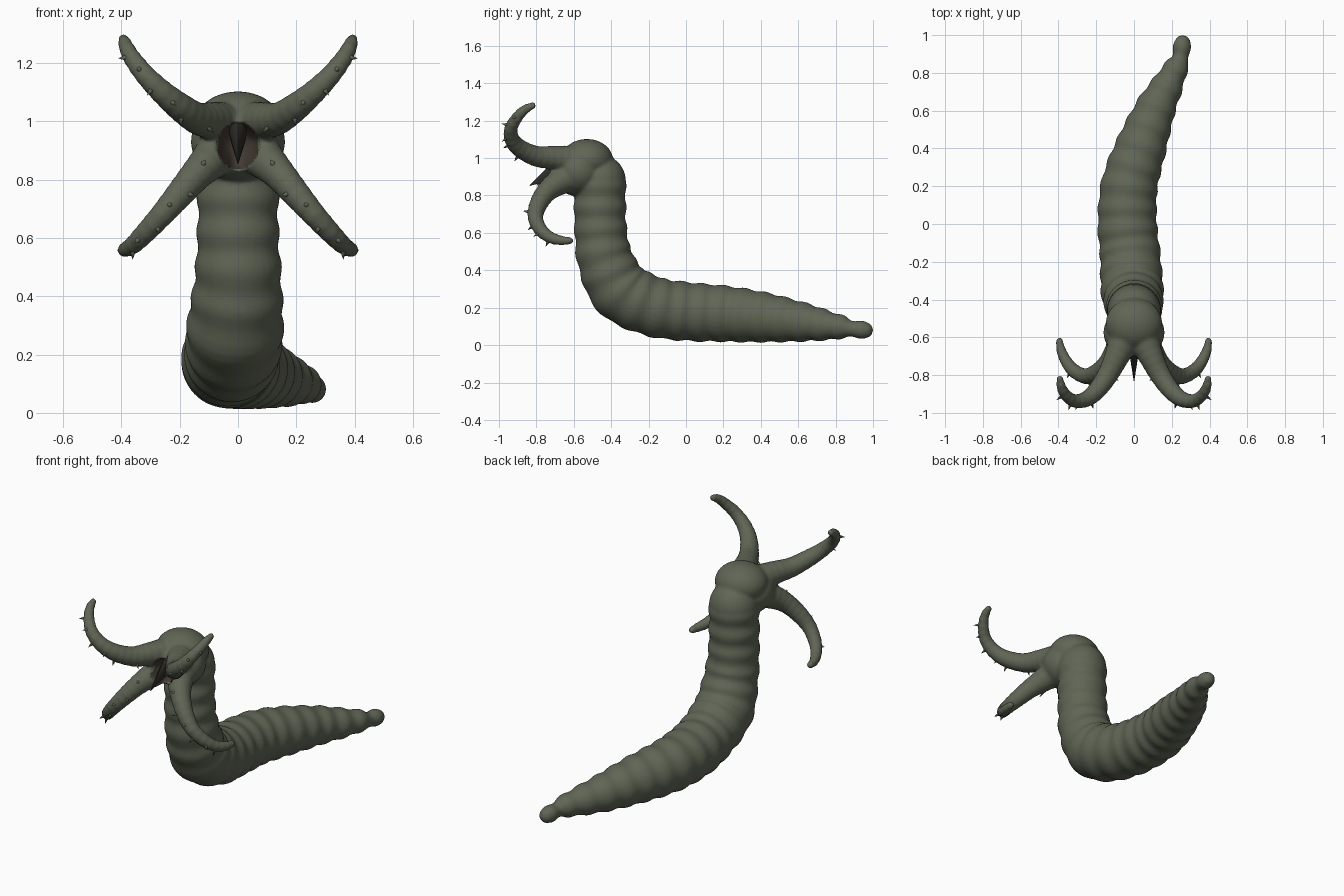
import bpy, bmesh, math
from mathutils import Vector, Matrix

cube = bpy.data.objects.get("Cube")
if cube:
    bpy.data.objects.remove(cube)


def material(name, rgb):
    m = bpy.data.materials.new(name)
    m.use_nodes = True
    m.diffuse_color = (*rgb, 1)
    m.node_tree.nodes["Principled BSDF"].inputs["Base Color"].default_value = (*rgb, 1)
    return m


SKIN = material("swamp green skin", (0.115, 0.13, 0.09))
MOUTH = material("dark brown mouth", (0.055, 0.045, 0.033))
BEAK = material("blackish brown beak", (0.03, 0.026, 0.02))


def smooth_path(points, steps=10):
    """Catmull-Rom samples of (x, y, z, radius) points."""
    p = [Vector(q) for q in points]
    p = [2 * p[0] - p[1]] + p + [2 * p[-1] - p[-2]]
    out = []
    for a, b, c, d in zip(p, p[1:], p[2:], p[3:]):
        for i in range(steps):
            t = i / steps
            out.append(0.5 * (2 * b + (c - a) * t + (2 * a - 5 * b + 4 * c - d) * t * t
                              + (3 * b - a - 3 * c + d) * t ** 3))
    return out + [p[-2]]


def ellipsoid(bm, centre, radii):
    mat = Matrix.Translation(centre) @ Matrix.Diagonal((*radii, 1))
    bmesh.ops.create_uvsphere(bm, u_segments=32, v_segments=20, radius=1, matrix=mat)


def tube(bm, points, ripple=0.0, period=0.1, sides=32):
    """Round tube along a path, with rippled segments and round ends."""
    path = smooth_path(points)
    rings, run = [], 0
    side = Vector((1, 0, 0))
    for i, q in enumerate(path):
        c, r = q.xyz, q.w
        tan = (path[min(i + 1, len(path) - 1)].xyz - path[max(i - 1, 0)].xyz).normalized()
        if i:
            run += (c - path[i - 1].xyz).length
        side = (side - tan * side.dot(tan)).normalized()
        up = tan.cross(side)
        r += ripple * math.sin(math.tau * run / period)
        rings.append([bm.verts.new(c + r * (side * math.cos(a) + up * math.sin(a)))
                      for a in (math.tau * k / sides for k in range(sides))])
    for a, b in zip(rings, rings[1:]):
        for k in range(sides):
            n = (k + 1) % sides
            bm.faces.new((a[k], a[n], b[n], b[k]))
    bm.faces.new(rings[0][::-1])
    bm.faces.new(rings[-1])
    for q in (path[0], path[-1]):
        ellipsoid(bm, q.xyz, (q.w,) * 3)


def new_object(name, bm, *mats):
    bmesh.ops.recalc_face_normals(bm, faces=bm.faces)
    me = bpy.data.meshes.new(name)
    bm.to_mesh(me)
    bm.free()
    ob = bpy.data.objects.new(name, me)
    bpy.context.collection.objects.link(ob)
    for m in mats:
        me.materials.append(m)
    return ob


TRUNK = [(0, -0.46, 0.88, 0.138), (0, -0.46, 0.75, 0.138), (0, -0.455, 0.6, 0.14),
         (0, -0.43, 0.45, 0.15), (-0.01, -0.345, 0.29, 0.165), (-0.02, -0.17, 0.205, 0.16),
         (-0.035, 0, 0.18, 0.157), (-0.025, 0.2, 0.168, 0.15), (0.035, 0.4, 0.15, 0.135),
         (0.11, 0.6, 0.126, 0.108), (0.175, 0.73, 0.108, 0.084), (0.225, 0.83, 0.096, 0.062),
         (0.245, 0.88, 0.088, 0.047), (0.257, 0.957, 0.08, 0.043)]
UPPER = [(0.04, -0.58, 0.98, 0.09), (0.09, -0.7, 1.0, 0.066), (0.14, -0.8, 1.01, 0.055),
         (0.2, -0.885, 1.05, 0.048), (0.26, -0.93, 1.1, 0.041), (0.32, -0.935, 1.16, 0.035),
         (0.365, -0.9, 1.22, 0.03), (0.385, -0.86, 1.26, 0.025), (0.393, -0.82, 1.28, 0.019)]
LOWER = [(0.04, -0.59, 0.92, 0.09), (0.09, -0.68, 0.87, 0.07), (0.14, -0.745, 0.82, 0.056),
         (0.2, -0.79, 0.75, 0.048), (0.26, -0.805, 0.68, 0.041), (0.32, -0.775, 0.615, 0.036),
         (0.36, -0.725, 0.575, 0.031), (0.385, -0.67, 0.56, 0.026), (0.395, -0.62, 0.558, 0.019)]


def mirrored(points, s):
    return [(x * s, y, z, r) for x, y, z, r in points]


# Body, head, hood and four arms fused into one skin
bm = bmesh.new()
tube(bm, TRUNK, ripple=0.005, period=0.115)
ellipsoid(bm, (0, -0.575, 0.93), (0.162, 0.14, 0.135))
ellipsoid(bm, (0, -0.53, 0.99), (0.15, 0.14, 0.112))
for s in (1, -1):
    for arm in (UPPER, LOWER):
        tube(bm, mirrored(arm, s), ripple=0.0012, period=0.04)
body = new_object("body_and_arms", bm, SKIN, MOUTH)
remesh = body.modifiers.new("fuse", "REMESH")
remesh.mode = "VOXEL"
remesh.voxel_size = 0.009
soften = body.modifiers.new("soften", "SMOOTH")
soften.factor = 0.5
soften.iterations = 5
deps = bpy.context.evaluated_depsgraph_get()
fused = bpy.data.meshes.new_from_object(body.evaluated_get(deps))
body.modifiers.clear()
body.data = fused
fused.materials.clear()
for m in (SKIN, MOUTH):
    fused.materials.append(m)


# Mouth pit pushed into the face
def mouth_depth(co):
    d = math.hypot(co.x / 0.07, (co.z - 0.915) / 0.08)
    return max(0, 1 - d * d) if co.y < -0.6 else 0


for f in fused.polygons:
    f.material_index = 1 if mouth_depth(f.center) > 0 else 0
    f.use_smooth = True
for v in fused.vertices:
    v.co.y += 0.11 * math.sqrt(mouth_depth(v.co))

# Spines along the outer curl of each arm
bm = bmesh.new()
for arm, hub in ((UPPER, Vector((0.27, -0.79, 1.2))), (LOWER, Vector((0.3, -0.66, 0.7)))):
    path = smooth_path(arm)
    for n, i in enumerate((19, 29, 36, 44, 52, 60)):
        q = path[i]
        tan = (path[i + 1].xyz - path[i - 1].xyz).normalized()
        out = q.xyz - hub
        out = (out - tan * out.dot(tan)).normalized()
        out = (out + tan.cross(out) * (0.35 if n % 2 else -0.35)).normalized()
        for s in (1, -1):
            c = q.xyz + out * (q.w + 0.008)
            flip = Vector((s, 1, 1))
            rot = (out * flip).to_track_quat("Z", "Y").to_matrix().to_4x4()
            bmesh.ops.create_cone(bm, cap_ends=True, segments=8, radius1=0.011, radius2=0,
                                  depth=0.036, matrix=Matrix.Translation(c * flip) @ rot)
spines = new_object("arm_spines", bm, SKIN)

# Pointed beak inside the mouth
bm = bmesh.new()
base, tip = Vector((0, -0.65, 0.96)), Vector((0, -0.84, 0.85))
axis = tip - base
rot = axis.to_track_quat("Z", "X").to_matrix().to_4x4()
bmesh.ops.create_cone(bm, cap_ends=True, segments=12, radius1=0.06, radius2=0,
                      depth=axis.length, matrix=Matrix.Translation((base + tip) / 2) @ rot)
for v in bm.verts:
    v.co.x *= 0.5
beak = new_object("beak", bm, BEAK)

for ob in (spines, beak):
    bpy.ops.object.select_all(action="DESELECT")
    ob.select_set(True)
    bpy.context.view_layer.objects.active = ob
    bpy.ops.object.shade_smooth_by_angle(angle=math.radians(50))
